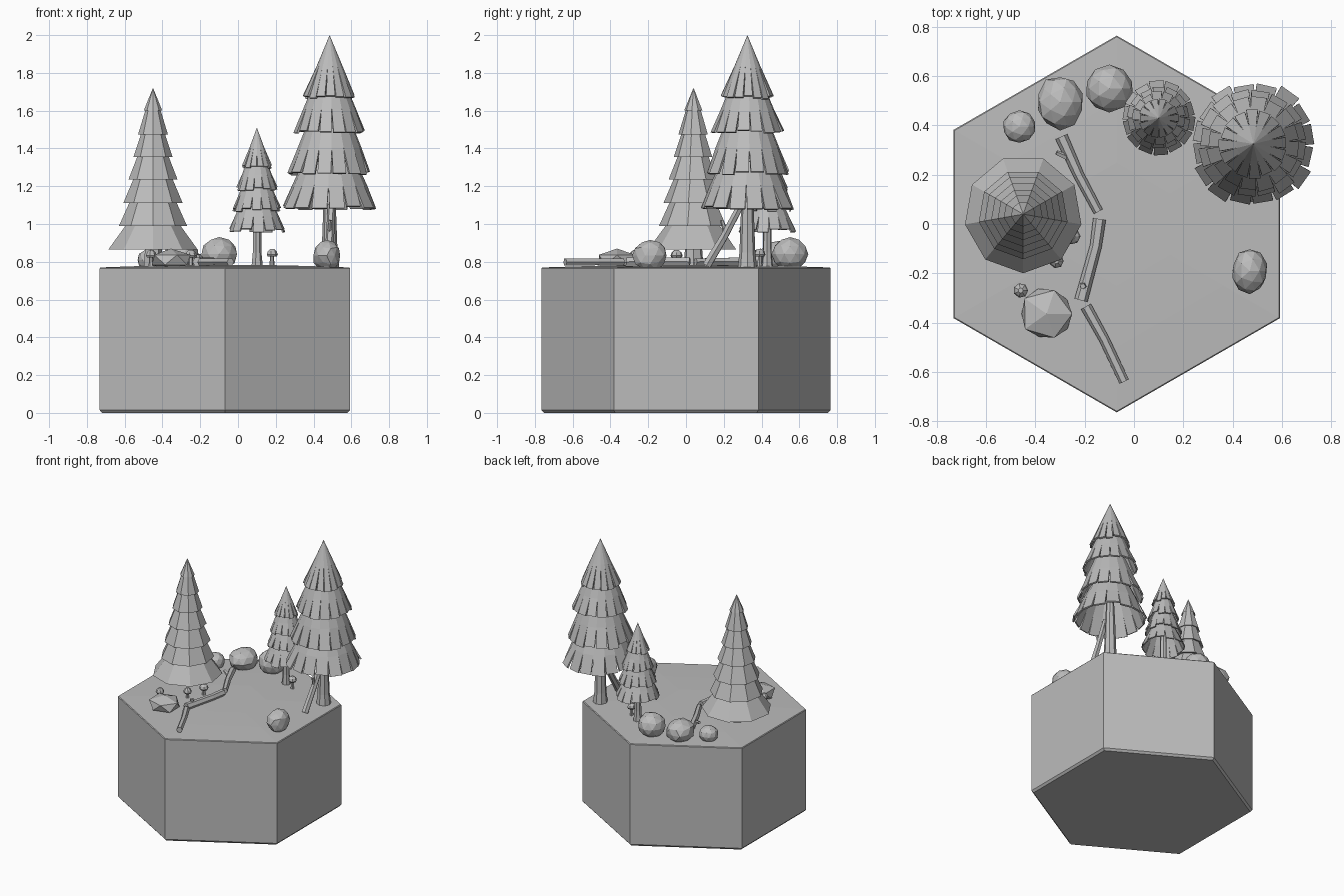
import bpy, bmesh, math, random
from mathutils import Vector

if "Cube" in bpy.data.objects:
    bpy.data.objects.remove(bpy.data.objects["Cube"])

random.seed(4)
grey = bpy.data.materials.new("plain grey")
grey.diffuse_color = (0.5, 0.5, 0.5, 1)
grey.use_nodes = True
grey.node_tree.nodes["Principled BSDF"].inputs["Base Color"].default_value = grey.diffuse_color
GROUND = 0.77


def finish(name, bm, solid=0):
    bmesh.ops.recalc_face_normals(bm, faces=bm.faces)
    me = bpy.data.meshes.new(name)
    bm.to_mesh(me)
    bm.free()
    me.materials.append(grey)
    ob = bpy.data.objects.new(name, me)
    bpy.context.collection.objects.link(ob)
    if solid:
        m = ob.modifiers.new("thickness", 'SOLIDIFY')
        m.thickness = solid
    return ob


def ring(bm, c, r, z, n, a0=0.0):
    return [bm.verts.new((c[0] + r * math.cos(a0 + i * math.tau / n),
                          c[1] + r * math.sin(a0 + i * math.tau / n), z)) for i in range(n)]


def bridge(bm, a, b):
    n = len(a)
    for i in range(n):
        bm.faces.new((a[i], a[(i + 1) % n], b[(i + 1) % n], b[i]))


def lathe(name, c, profile, n, a0=0.0):
    """Closed turned solid; profile is (radius, height) from bottom to top."""
    bm = bmesh.new()
    rows = [ring(bm, c, max(r, 0.0005), z, n, a0) for r, z in profile]
    for a, b in zip(rows, rows[1:]):
        bridge(bm, a, b)
    bm.faces.new(rows[0])
    bm.faces.new(rows[-1])
    return finish(name, bm)


def tube(name, pts, radii, n=6):
    """Faceted log through the given points."""
    bm = bmesh.new()
    pts = [Vector(p) for p in pts]
    rows = []
    for i, p in enumerate(pts):
        d = (pts[min(i + 1, len(pts) - 1)] - pts[max(i - 1, 0)]).normalized()
        side = d.cross(Vector((0, 0, 1))).normalized()
        up = side.cross(d)
        rows.append([bm.verts.new(p + radii[i] * (math.cos(k * math.tau / n) * side
                                                  + math.sin(k * math.tau / n) * up)) for k in range(n)])
    for a, b in zip(rows, rows[1:]):
        bridge(bm, a, b)
    bm.faces.new(rows[0])
    bm.faces.new(rows[-1])
    return finish(name, bm)


def slat_tier(name, c, z0, r0, z1, r1, n, thick):
    """Skirt of branches: closed cone above, separate slats below."""
    bm = bmesh.new()
    a0 = random.random()
    split = 0.5
    rm, zm = r0 + (r1 - r0) * split, z0 + (z1 - z0) * split
    mid = ring(bm, c, rm, zm, n, a0)
    apex = bm.verts.new((c[0], c[1], z0 + (0.0 if r0 < 0.01 else 0.02)))
    if r0 < 0.01:
        for i in range(n):
            bm.faces.new((mid[i], mid[(i + 1) % n], apex))
    else:
        top = ring(bm, c, r0, z0, n, a0)
        bridge(bm, mid, top)
        for i in range(n):
            bm.faces.new((top[i], top[(i + 1) % n], apex))
    for i in range(n):
        r = r1 * random.uniform(0.95, 1.03)
        z = z1 + random.uniform(-0.008, 0.012)
        low = []
        for t in (0.93, 0.07):
            a = a0 + (i + t) * math.tau / n
            low.append(bm.verts.new((c[0] + r * math.cos(a), c[1] + r * math.sin(a), z)))
        bm.faces.new((mid[i], mid[(i + 1) % n], low[0], low[1]))
    return finish(name, bm, thick)


def rock(name, c, size, top, sub, jitter):
    bm = bmesh.new()
    bmesh.ops.create_icosphere(bm, subdivisions=sub, radius=1)
    h = (top - GROUND + 0.02) / 2
    for v in bm.verts:
        k = 1 + random.uniform(-jitter, jitter)
        v.co = Vector((c[0] + v.co.x * size[0] * k, c[1] + v.co.y * size[1] * k,
                       top - h + v.co.z * h * (1 + (k - 1) * 0.4)))
    return finish(name, bm)


# Hexagonal block with a small bottom bevel and a gently raised top
bm = bmesh.new()
hc, up = (-0.07, 0), math.pi / 2
rows = [ring(bm, hc, r, z, 6, up) for r, z in ((0.75, 0), (0.765, 0.015), (0.765, 0.765),
                                               (0.76, GROUND), (0.5, 0.778), (0.25, 0.783))]
for a, b in zip(rows, rows[1:]):
    bridge(bm, a, b)
bm.faces.new(rows[0])
bm.faces.new(rows[-1])
finish("hexagon_block", bm)

# Wide left fir: stacked nine-sided cones
A = (-0.45, 0.04)
rims = [(0.24, 0.865), (0.183, 0.99), (0.16, 1.11), (0.132, 1.235),
        (0.105, 1.355), (0.08, 1.475), (0.05, 1.6)]
prof = [(0.0, 0.92)]
for i, (r, z) in enumerate(rims):
    prof.append((r, z))
    if i + 1 < len(rims):
        prof.append((rims[i + 1][0] * 0.78, rims[i + 1][1] + 0.008))
prof.append((0, 1.72))
lathe("wide_fir_foliage", A, prof, 9, -up)
lathe("wide_fir_trunk", A, [(0.055, 0.76), (0.04, 0.95)], 7)

# Tall right fir with four slatted tiers
B = (0.485, 0.325)
for i, t in enumerate(((2.0, 0.0, 1.67, 0.14), (1.73, 0.09, 1.49, 0.19),
                       (1.54, 0.115, 1.27, 0.222), (1.33, 0.14, 1.085, 0.255))):
    slat_tier("tall_fir_tier_%d" % (i + 1), B, *t, 16, 0.012)
lathe("tall_fir_trunk", B, [(0.052, 0.76), (0.042, 0.85), (0.033, 1.1), (0.02, 1.35)], 8)
tube("leaning_log", [(0.48, 0.11, 0.78), (0.487, 0.2, 0.93), (0.495, 0.29, 1.1)],
     [0.025, 0.022, 0.02])
tube("leaning_log_stub", [(0.485, 0.21, 0.95), (0.49, 0.19, 1.02)], [0.013, 0.01], 5)

# Small middle fir
C = (0.1, 0.43)
for i, t in enumerate(((1.51, 0.0, 1.3, 0.08), (1.34, 0.05, 1.185, 0.108),
                       (1.23, 0.065, 1.075, 0.13), (1.12, 0.08, 0.965, 0.152))):
    slat_tier("small_fir_tier_%d" % (i + 1), C, *t, 14, 0.008)
lathe("small_fir_trunk", C, [(0.033, 0.76), (0.024, 0.85), (0.022, 1.1)], 7)

# Boulders
rock("round_boulder", (-0.1, 0.55), (0.098, 0.095), 0.93, 2, 0.03)
rock("tall_boulder", (-0.3, 0.495), (0.095, 0.108), 0.91, 2, 0.07)
rock("small_boulder", (-0.465, 0.395), (0.068, 0.066), 0.87, 2, 0.03)
rock("front_boulder", (-0.355, -0.365), (0.118, 0.115), 0.87, 1, 0.06)
rock("right_boulder", (0.47, -0.19), (0.073, 0.09), 0.915, 2, 0.07)

# Fallen logs along the path
tube("back_log", [(-0.295, 0.355, 0.8), (-0.225, 0.2, 0.802), (-0.145, 0.05, 0.8)], [0.026, 0.022, 0.02])
tube("back_log_stub", [(-0.26, 0.265, 0.8), (-0.315, 0.29, 0.815)], [0.014, 0.01], 5)
tube("middle_log", [(-0.14, 0.02, 0.8), (-0.155, -0.09, 0.802), (-0.215, -0.31, 0.8)], [0.026, 0.024, 0.027])
tube("middle_log_stub", [(-0.205, -0.25, 0.805), (-0.208, -0.253, 0.84)], [0.016, 0.012], 5)
tube("front_log", [(-0.195, -0.335, 0.798), (-0.12, -0.47, 0.8), (-0.04, -0.64, 0.798)], [0.023, 0.021, 0.021])

# Mushrooms
for i, (x, y, r, top) in enumerate(((-0.46, -0.27, 0.03, 0.862), (-0.315, -0.15, 0.03, 0.855),
                                    (-0.25, -0.05, 0.033, 0.862), (0.18, 0.39, 0.031, 0.868))):
    lathe("mushroom_stem_%d" % (i + 1), (x, y), [(0.014, 0.765), (0.01, top - 0.03)], 6)
    lathe("mushroom_cap_%d" % (i + 1), (x, y), [(r * 0.8, top - 0.04), (r, top - 0.03),
                                               (r * 0.8, top - 0.012), (r * 0.35, top)], 7)
